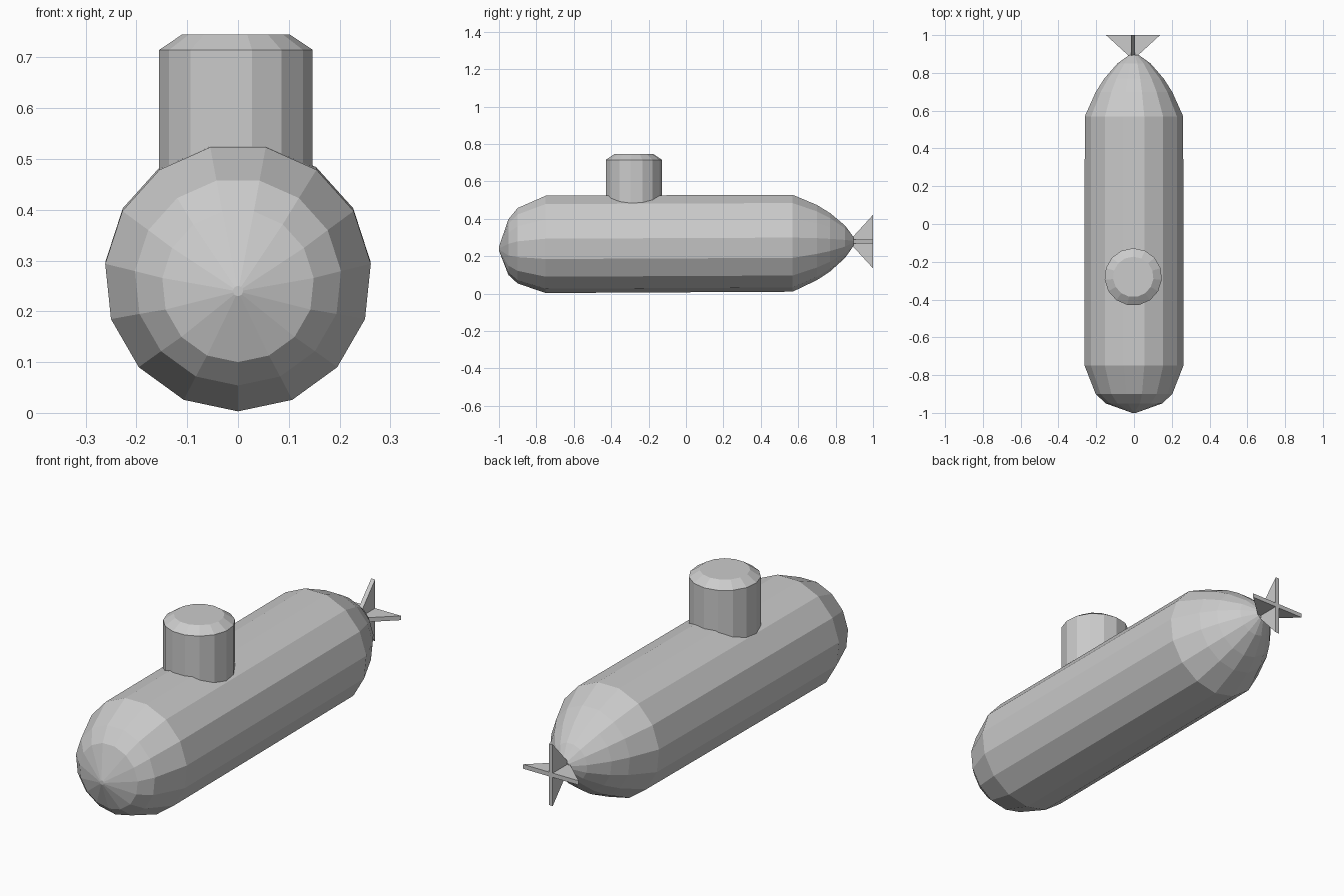
import bpy, bmesh
from math import sin, cos, tau, pi

if "Cube" in bpy.data.objects:
    bpy.data.objects.remove(bpy.data.objects["Cube"])

SIDES = 15


def ring_loft(name, rings, place, start):
    """Loft 15-sided rings (radius, data) and cap both ends."""
    bm = bmesh.new()
    loops = []
    for ring in rings:
        loops.append([bm.verts.new(place(ring, start + tau * i / SIDES)) for i in range(SIDES)])
    for a, b in zip(loops, loops[1:]):
        for i in range(SIDES):
            j = (i + 1) % SIDES
            bm.faces.new((a[i], a[j], b[j], b[i]))
    bm.faces.new(loops[0])
    bm.faces.new(loops[-1])
    finish(name, bm)


def finish(name, bm):
    bmesh.ops.recalc_face_normals(bm, faces=bm.faces)
    mesh = bpy.data.meshes.new(name)
    bm.to_mesh(mesh)
    bm.free()
    obj = bpy.data.objects.new(name, mesh)
    bpy.context.collection.objects.link(obj)
    return obj


# Hull: (y, radius, centre height), vertex at the keel, flat on top
hull = [(-1.0, 0.010, 0.24), (-0.95, 0.150, 0.25), (-0.90, 0.204, 0.258),
        (-0.75, 0.263, 0.266), (0.57, 0.262, 0.272), (0.70, 0.203, 0.275),
        (0.77, 0.158, 0.276), (0.85, 0.088, 0.278), (0.895, 0.025, 0.279)]
ring_loft("hull", hull,
          lambda r, a: (r[1] * cos(a), r[0], r[2] + r[1] * sin(a)), -pi / 2)

# Conning tower: (z, radius), chamfered top
tower = [(0.45, 0.152), (0.715, 0.152), (0.745, 0.107)]
ring_loft("conning_tower", tower,
          lambda r, a: (-0.004 + r[1] * cos(a), -0.28 + r[1] * sin(a), r[0]), pi / 2)


# Tail fins: two crossed slabs flaring toward the stern
def tail_fin(name, angle):
    bm = bmesh.new()
    outline = [(0.89, -0.025), (0.998, -0.143), (0.998, 0.143), (0.89, 0.025)]
    face = bm.faces.new([bm.verts.new((s, y, -0.01)) for y, s in outline])
    ext = bmesh.ops.extrude_face_region(bm, geom=[face])
    for v in ext["geom"]:
        if isinstance(v, bmesh.types.BMVert):
            v.co.z += 0.02
    obj = finish(name, bm)
    obj.location = (-0.005, 0.002, 0.278)
    obj.rotation_euler = (0, angle, 0)


tail_fin("horizontal_fin", 0)
tail_fin("vertical_fin", pi / 2)
